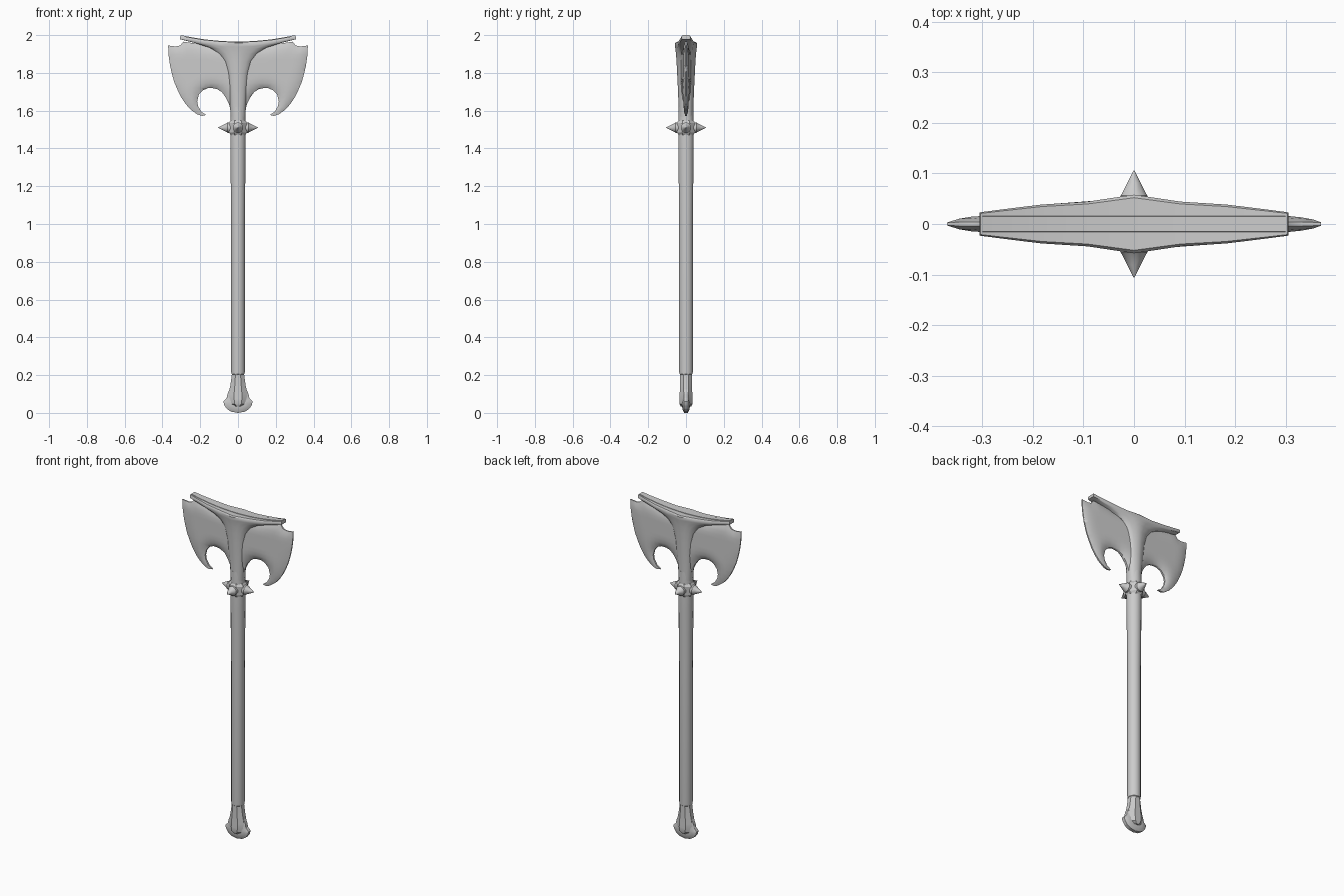
import bpy
import bmesh
import math
from mathutils import Vector, geometry

cube = bpy.data.objects.get("Cube")
if cube:
    bpy.data.objects.remove(cube, do_unlink=True)

steel = bpy.data.materials.new("grey steel")
steel.use_nodes = True
GREY = (0.6, 0.6, 0.6, 1)
steel.diffuse_color = GREY
steel.node_tree.nodes["Principled BSDF"].inputs["Base Color"].default_value = GREY


def finish(name, bm, angle=35):
    bmesh.ops.recalc_face_normals(bm, faces=bm.faces)
    mesh = bpy.data.meshes.new(name)
    bm.to_mesh(mesh)
    bm.free()
    mesh.materials.append(steel)
    obj = bpy.data.objects.new(name, mesh)
    bpy.context.collection.objects.link(obj)
    bpy.ops.object.select_all(action='DESELECT')
    obj.select_set(True)
    bpy.context.view_layer.objects.active = obj
    bpy.ops.object.shade_smooth_by_angle(angle=math.radians(angle))
    return obj


def loft(name, rings, angle=35):
    """Skin a stack of rings; caps are strips joining front and back points."""
    bm = bmesh.new()
    rows = [[bm.verts.new(p) for p in ring] for ring in rings]
    n = len(rows[0])
    for a, b in zip(rows, rows[1:]):
        for i in range(n):
            j = (i + 1) % n
            bm.faces.new((a[i], a[j], b[j], b[i]))
    for row in (rows[0], rows[-1]):
        for i in range(n // 2 - 1):
            bm.faces.new((row[i], row[i + 1], row[n - 2 - i], row[n - 1 - i]))
    return finish(name, bm, angle)


def oval(w, d, z, n=16):
    return [(w * math.cos(2 * math.pi * (i + .5) / n),
             d * math.sin(2 * math.pi * (i + .5) / n), z) for i in range(n)]


def interp(table, x):
    for (x0, y0), (x1, y1) in zip(table, table[1:]):
        if x <= x1:
            return y0 + (y1 - y0) * (x - x0) / (x1 - x0)
    return table[-1][1]


def plate(name, half, thick, rim, step, thin):
    """Mirrored outline cut into a grid, thinning towards its rim."""
    pts = half + [(-x, z) for x, z in reversed(half) if x > 0]
    bm = bmesh.new()
    bm.faces.new([bm.verts.new((x, 0, z)) for x, z in pts])
    xs, zs = [p[0] for p in pts], [p[1] for p in pts]
    for axis, vals in (((1, 0, 0), xs), ((0, 0, 1), zs)):
        for k in range(1, int((max(vals) - min(vals)) / step) + 1):
            bmesh.ops.bisect_plane(bm, geom=bm.verts[:] + bm.edges[:] + bm.faces[:],
                                   plane_co=Vector(axis) * (min(vals) + (k - .03) * step),
                                   plane_no=axis, dist=1e-5)
    loop = [Vector((x, 0, z)) for x, z in pts]

    def depth(co):
        gap = 1.0
        for a, b in zip(loop, loop[1:] + loop[:1]):
            q, t = geometry.intersect_point_line(co, a, b)
            q = a.lerp(b, min(1, max(0, t)))
            gap = min(gap, (co - q).length)
        return thick(abs(co.x)) * (thin + (1 - thin) * math.sqrt(min(1, gap / rim)))

    front = bm.verts[:]
    res = bmesh.ops.extrude_face_region(bm, geom=bm.faces[:], use_keep_orig=True)
    back = [v for v in res["geom"] if isinstance(v, bmesh.types.BMVert)]
    for verts, side in ((front, -1), (back, 1)):
        for v in verts:
            v.co.y = side * depth(Vector((v.co.x, 0, v.co.z)))
    return finish(name, bm, 45)


# Shaft, with rounded lower end and a slight swell near the collar
loft("shaft", [oval(r, r, z) for r, z in (
    (.028, .2), (.036, .207), (.037, .22), (.037, 1.0), (.041, 1.4),
    (.042, 1.5), (.039, 1.62))])

# Double blade with hooked lower points
blade = [(0, 1.94), (.15, 1.945), (.29, 1.965), (.305, 1.945), (.33, 1.94),
         (.37, 1.945), (.367, 1.89), (.36, 1.84), (.35, 1.795), (.337, 1.75),
         (.32, 1.71), (.3, 1.67), (.277, 1.635), (.25, 1.605), (.215, 1.58),
         (.19, 1.572), (.168, 1.577), (.195, 1.595), (.212, 1.625),
         (.216, 1.65), (.207, 1.685), (.185, 1.708), (.16, 1.719),
         (.137, 1.72), (.11, 1.714), (.085, 1.698), (.063, 1.667),
         (.048, 1.635), (.038, 1.6), (0, 1.6)]
plate("double_blade", blade, lambda x: .028 - .04 * x, .05, .025, .25)

# Head core: flares from the shaft into a wide curved top flange
envelope = [(0, .058), (.03, .054), (.08, .045), (.19, .038), (.306, .023)]
fracs = (0, .3, .6, .85, 1)
rounded = (1, .95, .88, .65, .3)


def flange_ring(z, w, depth, square):
    side = []
    for f, r in zip(fracs, rounded):
        x = f * w
        y = interp(envelope, x) * depth / .058 * (r + (1 - r) * square)
        side.append((x, y, z + .035 * (x / .306) ** 2))
    front = [(-x, -y, h) for x, y, h in reversed(side[1:])] + [(x, -y, h) for x, y, h in side]
    return front + [(x, -y, h) for x, y, h in reversed(front)]


loft("head_core", [flange_ring(*r) for r in (
    (1.52, .036, .038, 0), (1.62, .042, .039, 0), (1.72, .049, .043, .1),
    (1.8, .056, .047, .2), (1.86, .072, .05, .3), (1.9, .1, .053, .4),
    (1.925, .15, .056, .5), (1.938, .22, .058, .7), (1.943, .306, .058, .95),
    (1.957, .306, .058, 1), (1.963, .304, .052, 1))], 40)

# Raised strip along the top of the flange
steps = [-.3 + .6 * i / 16 for i in range(17)]
loft("top_strip", [[(x, y, .035 * (x / .306) ** 2 + z) for y, z in (
    (-.017, 1.955), (-.015, 1.966), (.015, 1.966), (.017, 1.955))] for x in steps])

# Collar with four spikes
loft("collar", [oval(r, r, z, 8) for r, z in (
    (.043, 1.472), (.052, 1.485), (.052, 1.535), (.043, 1.548))], 30)
for k, name in enumerate(("left", "back", "right", "front")):
    spike = loft(name + "_spike", [oval(r, r, h, 12) for r, h in (
        (.028, .04), (.028, .056), (.025, .059), (.014, .081), (.001, .106))])
    turn = k * math.pi / 2
    spike.rotation_euler = (0, math.pi / 2, turn)
    spike.location.z = 1.51

# Pommel: flared socket over a thin crescent foot
loft("pommel_socket", [oval(w, d, z, 8) for w, d, z in (
    (.02, .03, .035), (.045, .038, .048), (.054, .038, .075), (.054, .036, .1),
    (.043, .035, .15), (.035, .034, .205))], 30)
foot = [(0, .13), (.045, .125), (.056, .1), (.06, .078), (.078, .06),
        (.072, .04), (.058, .02), (.035, .006), (0, 0)]
plate("pommel_crescent", foot, lambda x: .02, .02, .02, .5)
